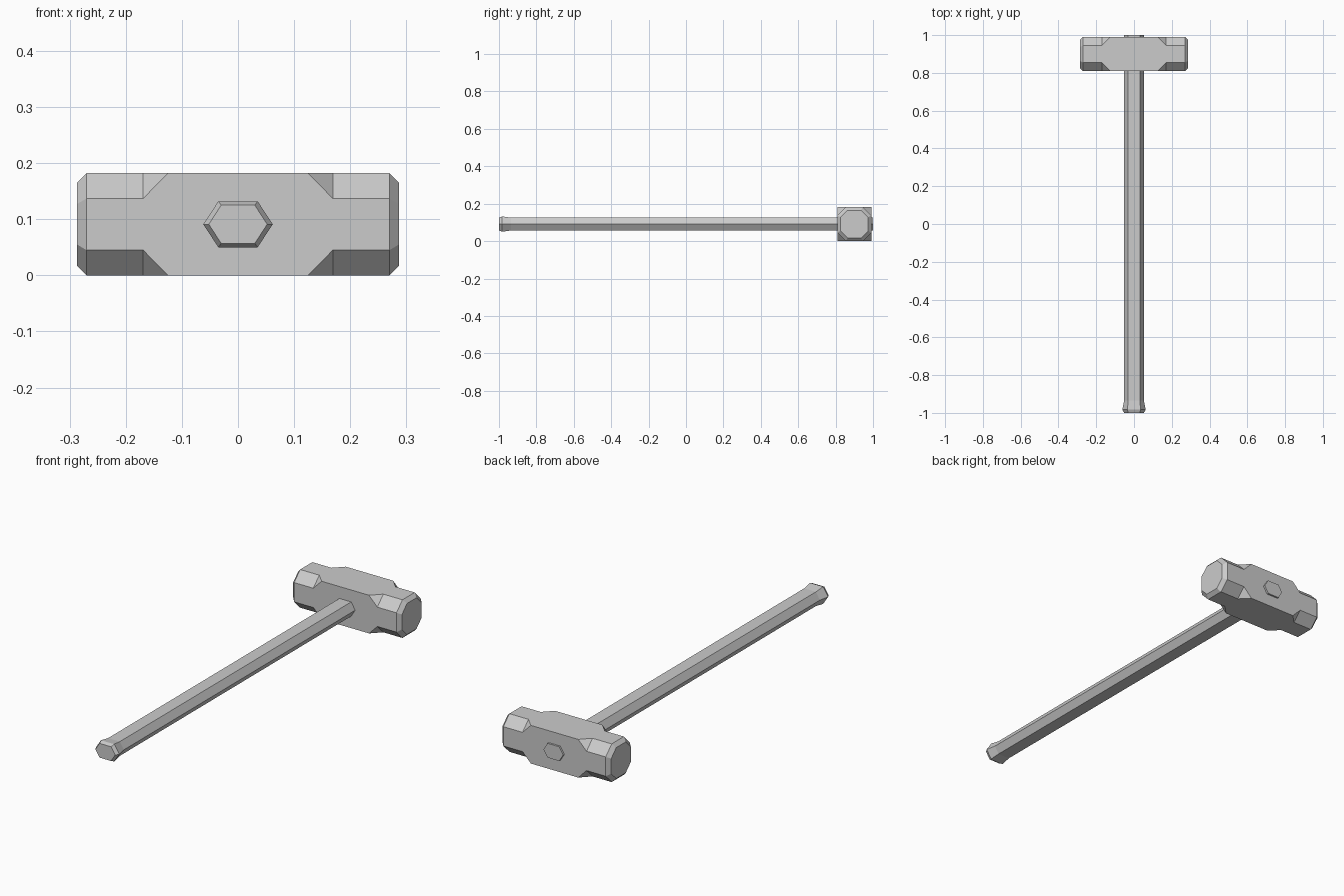
import bpy
import bmesh
import math

cube = bpy.data.objects.get("Cube")
if cube:
    bpy.data.objects.remove(cube, do_unlink=True)

MID_Z = 0.091
HEAD_Y = 0.9

grey = bpy.data.materials.new("plain grey")
grey.use_nodes = True
colour = (0.6, 0.6, 0.6, 1)
grey.diffuse_color = colour
grey.node_tree.nodes["Principled BSDF"].inputs["Base Color"].default_value = colour


def loft(name, rings):
    """Skin a closed solid through rings that have equal point counts."""
    bm = bmesh.new()
    loops = [[bm.verts.new(p) for p in ring] for ring in rings]
    count = len(loops[0])
    for a, b in zip(loops, loops[1:]):
        for i in range(count):
            j = (i + 1) % count
            bm.faces.new((a[i], a[j], b[j], b[i]))
    bm.faces.new(loops[0])
    bm.faces.new(loops[-1])
    # Merge the points where a chamfer runs out, then join flat neighbours
    bmesh.ops.remove_doubles(bm, verts=bm.verts, dist=0.0001)
    bmesh.ops.dissolve_limit(bm, angle_limit=math.radians(0.5),
                             verts=bm.verts, edges=bm.edges)
    bmesh.ops.recalc_face_normals(bm, faces=bm.faces)
    mesh = bpy.data.meshes.new(name)
    bm.to_mesh(mesh)
    bm.free()
    mesh.materials.append(grey)
    obj = bpy.data.objects.new(name, mesh)
    bpy.context.collection.objects.link(obj)
    return obj


def chamfered_square(x, half, cut):
    """Square section across x with its corners cut."""
    k = half - cut
    points = [(half, -k), (half, k), (k, half), (-k, half),
              (-half, k), (-half, -k), (-k, -half), (k, -half)]
    return [(x, HEAD_Y + y, MID_Z + z) for y, z in points]


def hexagon(y, wide, flat, high):
    """Flat-topped hexagon section across y."""
    points = [(wide, 0), (flat, high), (-flat, high),
              (-wide, 0), (-flat, -high), (flat, -high)]
    return [(x, y, MID_Z + z) for x, z in points]


# Head: square middle, chamfered striking ends with bevelled rims
half_head = [(0.125, 0.091, 0), (0.169, 0.091, 0.045),
             (0.27, 0.091, 0.045), (0.287, 0.074, 0.038)]
sections = [(-x, h, c) for x, h, c in reversed(half_head)] + half_head
loft("hammer_head", [chamfered_square(*s) for s in sections])

# Handle: hexagonal shaft with a flared, bevelled butt, passing through the head
loft("handle", [
    hexagon(-1.0, 0.052, 0.030, 0.034),
    hexagon(-0.983, 0.062, 0.035, 0.041),
    hexagon(-0.935, 0.052, 0.031, 0.034),
    hexagon(1.0, 0.052, 0.031, 0.034),
])
